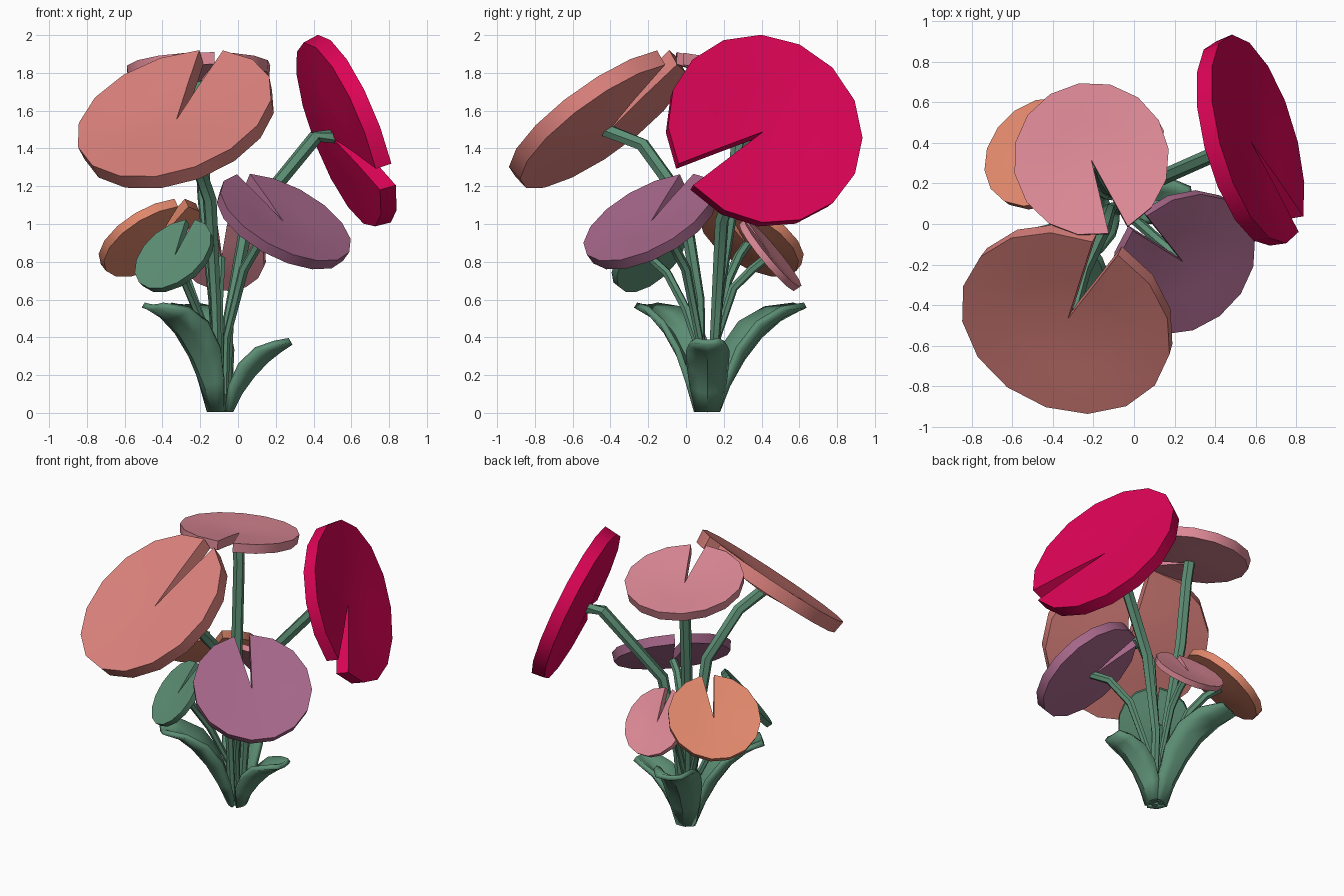
import bpy, bmesh, math
from mathutils import Vector

if "Cube" in bpy.data.objects:
    bpy.data.objects.remove(bpy.data.objects["Cube"])


def material(name, r, g, b):
    lin = lambda c: c / 12.92 if c <= 0.04045 else ((c + 0.055) / 1.055) ** 2.4
    m = bpy.data.materials.new(name)
    m.diffuse_color = (lin(r / 255), lin(g / 255), lin(b / 255), 1)
    m.use_nodes = True
    m.node_tree.nodes["Principled BSDF"].inputs["Base Color"].default_value = m.diffuse_color
    return m


GREEN = material("leaf green", 93, 143, 117)
SALMON = material("salmon", 222, 131, 126)
PINK = material("pink", 223, 139, 152)
MAGENTA = material("magenta", 221, 4, 86)
PURPLE = material("purple", 166, 103, 138)
ORANGE = material("orange", 225, 136, 108)
BASE = Vector((-0.09, 0.115, 0))


def finish(name, bm, mat):
    bmesh.ops.recalc_face_normals(bm, faces=bm.faces)
    mesh = bpy.data.meshes.new(name)
    bm.to_mesh(mesh)
    bm.free()
    mesh.materials.append(mat)
    ob = bpy.data.objects.new(name, mesh)
    bpy.context.collection.objects.link(ob)
    bpy.ops.object.select_all(action='DESELECT')
    ob.select_set(True)
    bpy.context.view_layer.objects.active = ob
    bpy.ops.object.shade_smooth_by_angle(angle=math.radians(32))
    return ob


# Notched, slightly dished round pad
def pad(name, mat, center, normal, radius, notch):
    n = Vector(normal).normalized()
    u = Vector(notch)
    u = (u - n * u.dot(n)).normalized()
    v = n.cross(u)
    c = Vector(center)
    half, dip, segs, gap = 0.082 * radius, 0.075 * radius, 15, math.radians(7.5)
    bm = bmesh.new()
    layers = []
    for side in (1, -1):
        rings = []
        for f in (0.5, 1.0):
            ring = []
            for i in range(segs + 1):
                a = gap + (2 * math.pi - 2 * gap) * i / segs
                rr = f * radius * (1.0 if side > 0 else 0.98)
                p = c + (u * math.cos(a) + v * math.sin(a)) * rr
                p += n * (side * half - dip * (1 - f) ** 1.3)
                ring.append(bm.verts.new(p))
            rings.append(ring)
        layers.append((bm.verts.new(c + n * (side * half - dip)), rings))
    for mid, (inner, outer) in layers:
        for i in range(segs):
            bm.faces.new((mid, inner[i], inner[i + 1]))
            bm.faces.new((inner[i], outer[i], outer[i + 1], inner[i + 1]))
    (m1, (a1, b1)), (m2, (a2, b2)) = layers
    for i in range(segs):                      # rim
        bm.faces.new((b1[i], b2[i], b2[i + 1], b1[i + 1]))
    for k in (0, -1):                          # notch walls
        bm.faces.new((m1, a1[k], a2[k], m2))
        bm.faces.new((a1[k], b1[k], b2[k], a2[k]))
    finish(name, bm, mat)
    return c - n * (dip + half * 0.6)


# Six-sided tapering stem along a path
def stem(name, points, r0, r1):
    pts = [Vector(p) for p in points]
    bm = bmesh.new()
    prev = None
    for i, p in enumerate(pts):
        t = (pts[min(i + 1, len(pts) - 1)] - pts[max(i - 1, 0)]).normalized()
        x = Vector((0.3, 1, 0.1)).cross(t).normalized()
        y = t.cross(x)
        r = r0 + (r1 - r0) * min(1, i / 2)
        ring = [bm.verts.new(p + (x * math.cos(k * math.pi / 3) + y * math.sin(k * math.pi / 3)) * r)
                for k in range(6)]
        if prev:
            for k in range(6):
                bm.faces.new((prev[k], prev[(k + 1) % 6], ring[(k + 1) % 6], ring[k]))
        else:
            bm.faces.new(ring)
        prev = ring
    bm.faces.new(prev)
    finish(name, bm, GREEN)


# name, colour, centre, normal, radius, notch direction, stem bends, stem radius
FLOWERS = [
    ("salmon", SALMON, (-0.325, -0.465, 1.55), (-0.28, -0.56, 0.78), 0.54, (0.19, 0.36, 0.3),
     [(-0.12, 0.07, 0.6), (-0.15, -0.02, 1.13), (-0.25, -0.23, 1.42)], 0.038),
    ("magenta", MAGENTA, (0.572, 0.408, 1.488), (0.885, 0.25, 0.345), 0.533, (0.15, -0.4, -0.24),
     [(-0.05, 0.16, 0.5), (0.05, 0.19, 1.02), (0.41, 0.35, 1.46)], 0.038),
    ("top_pink", PINK, (-0.21, 0.315, 1.805), (-0.03, 0.19, 0.98), 0.385, (0.125, -0.33, 0.05),
     [(-0.13, 0.17, 0.6), (-0.18, 0.25, 1.15), (-0.195, 0.29, 1.6)], 0.037),
    ("purple", PURPLE, (0.24, -0.185, 1.01), (0.42, -0.43, 0.79), 0.383, (-0.21, 0.19, 0.2),
     [(-0.06, 0.07, 0.4), (0.03, 0.0, 0.76), (0.13, -0.09, 0.93)], 0.027),
    ("orange", ORANGE, (-0.46, 0.345, 0.925), (-0.45, 0.45, 0.77), 0.3, (0.2, -0.2, 0.2),
     [(-0.14, 0.14, 0.35), (-0.27, 0.22, 0.7), (-0.36, 0.28, 0.83)], 0.026),
    ("small_green", GREEN, (-0.335, -0.195, 0.83), (-0.5, -0.6, 0.62), 0.235, (0.1, 0.12, 0.19),
     [(-0.13, 0.08, 0.3), (-0.22, 0.0, 0.55), (-0.30, -0.10, 0.74)], 0.024),
    ("small_pink", PINK, (-0.085, 0.445, 0.835), (0.13, 0.76, 0.63), 0.235, (0.0, -0.2, 0.25),
     [(-0.10, 0.15, 0.35), (-0.10, 0.25, 0.66), (-0.09, 0.35, 0.76)], 0.024),
]
for name, mat, c, n, r, notch, bends, sr in FLOWERS:
    tip = pad(name + "_pad", mat, c, n, r, notch)
    d = Vector((c[0], c[1], 0)) - BASE
    foot = BASE + d.normalized() * 0.03 + Vector((0, 0, 0.01))
    stem(name + "_stem", [foot] + bends + [tip], sr * 0.55, sr)


# Broad channelled leaf curving outward; profile = (distance, height, half width, curl)
def leaf(name, angle, profile, reach=1.0):
    out = Vector((math.cos(angle), math.sin(angle), 0))
    side = Vector((-out.y, out.x, 0))
    bm = bmesh.new()
    rows = []
    for i, (d, z, w, curl) in enumerate(profile):
        a, b = profile[max(i - 1, 0)], profile[min(i + 1, len(profile) - 1)]
        t = Vector((b[0] - a[0], b[1] - a[1])).normalized()
        inward = out * -t.y + Vector((0, 0, t.x))
        row = []
        for s in (-1, -0.5, 0, 0.5, 1):
            p = BASE + out * (d * reach) + side * (w * s) + inward * (curl * w * abs(s) ** 1.6)
            p.z = max(p.z + z, 0.01)
            row.append(bm.verts.new(p))
        rows.append(row)
    for a, b in zip(rows, rows[1:]):
        for k in range(4):
            bm.faces.new((a[k], a[k + 1], b[k + 1], b[k]))
    ob = finish(name, bm, GREEN)
    m = ob.modifiers.new("thickness", 'SOLIDIFY')
    m.thickness, m.offset = 0.032, 0


BIG = [(0.05, 0.0, 0.055, 0.4), (0.115, 0.15, 0.09, 0.6), (0.20, 0.29, 0.12, 0.75),
       (0.30, 0.41, 0.135, 0.7), (0.41, 0.50, 0.125, 0.5), (0.53, 0.56, 0.08, 0.15)]
SMALL = [(0.05, 0.0, 0.055, 0.4), (0.10, 0.11, 0.085, 0.7), (0.165, 0.20, 0.10, 0.85),
         (0.24, 0.28, 0.105, 0.75), (0.31, 0.335, 0.095, 0.45), (0.37, 0.375, 0.065, 0.15)]
leaf("front_left_leaf", math.radians(222), BIG, 0.92)
leaf("back_leaf", math.radians(112), BIG)
leaf("right_leaf", math.radians(0), SMALL)
